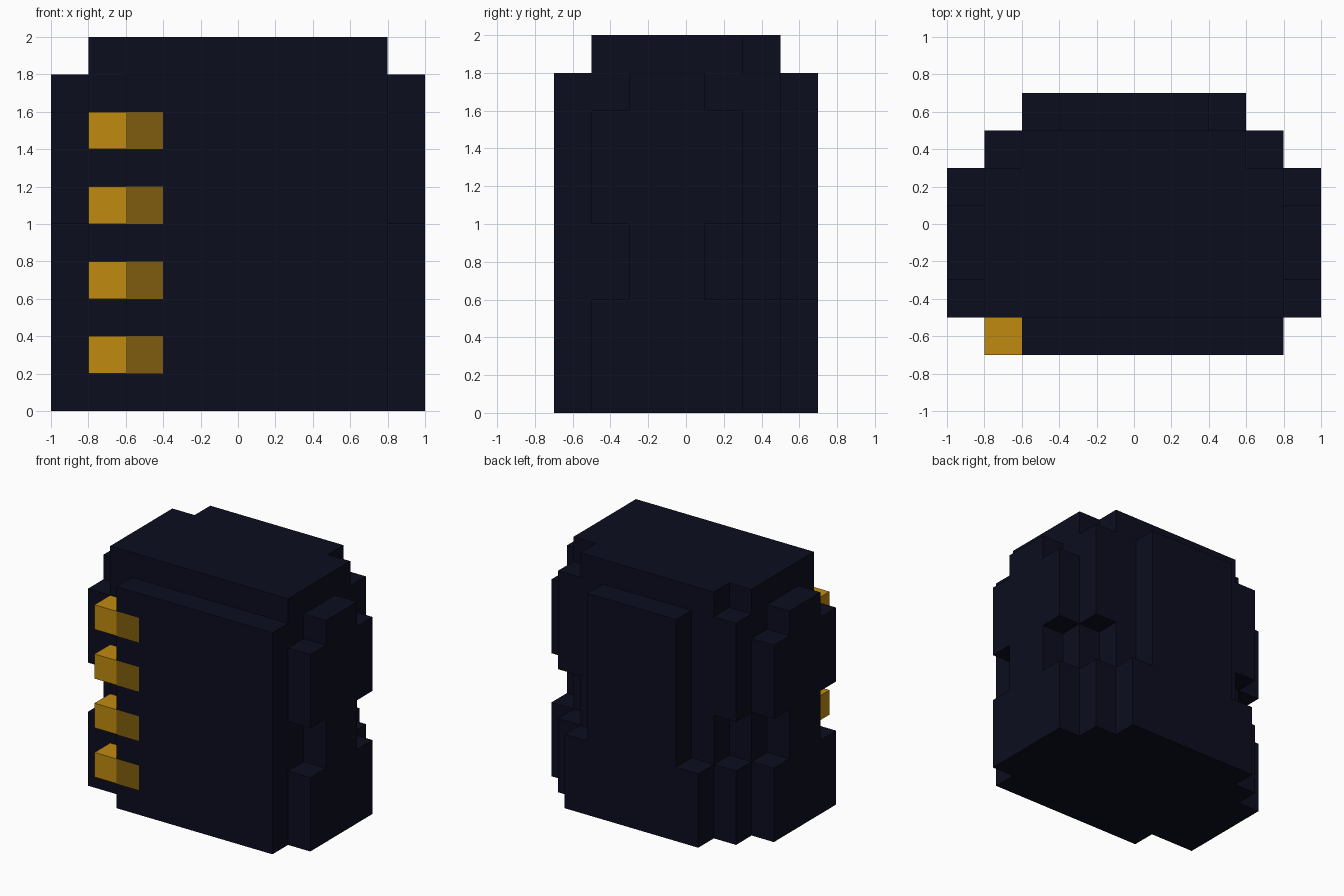
import bpy
import bmesh
from mathutils import Vector

cube = bpy.data.objects.get("Cube")
if cube:
    bpy.data.objects.remove(cube, do_unlink=True)


def material(name, rgb):
    mat = bpy.data.materials.new(name)
    mat.use_nodes = True
    mat.diffuse_color = (*rgb, 1)
    for node in mat.node_tree.nodes:
        if node.type == 'BSDF_PRINCIPLED':
            node.inputs["Base Color"].default_value = (*rgb, 1)
            node.inputs["Roughness"].default_value = 0.9
    return mat


navy = material("dark_navy", (0.0037, 0.0040, 0.0137))
gold = material("gold", (0.527, 0.254, 0.005))
dark_gold = material("dark_gold", (0.212, 0.107, 0.0044))


def prism(name, profile, axis, lo, hi, mat):
    """Extrude a 2D profile along an axis; the profile uses the other two axes in order."""
    bm = bmesh.new()

    def point(p, d):
        co = list(p)
        co.insert("xyz".index(axis), d)
        return Vector(co)

    base = bm.faces.new([bm.verts.new(point(p, lo)) for p in profile])
    ext = bmesh.ops.extrude_face_region(bm, geom=[base], use_keep_orig=True)
    moved = [g for g in ext["geom"] if isinstance(g, bmesh.types.BMVert)]
    bmesh.ops.translate(bm, verts=moved, vec=point((0, 0), hi - lo))
    bmesh.ops.recalc_face_normals(bm, faces=bm.faces)
    mesh = bpy.data.meshes.new(name)
    bm.to_mesh(mesh)
    bm.free()
    mesh.materials.append(mat)
    obj = bpy.data.objects.new(name, mesh)
    bpy.context.collection.objects.link(obj)
    return obj


def rect(u0, u1, v0, v1):
    return [(u0, v0), (u1, v0), (u1, v1), (u0, v1)]


def mirrored(half):
    """Close a half profile by mirroring its first coordinate."""
    return half + [(-u, v) for u, v in reversed(half)]


# Full-height core with its back corners cut away
prism("core", mirrored([(0.8, -0.5), (0.8, 0.3), (0.6, 0.3), (0.6, 0.5)]),
      'z', 0, 2, navy)

# Back panel, wider at the foot
prism("back_panel", mirrored([(0.6, 0), (0.6, 0.6), (0.4, 0.6), (0.4, 1.8)]),
      'y', 0.5, 0.7, navy)

# Stepped side panels, symmetric about y = -0.1
side_half = [(0.4, 0), (0.4, 0.6), (0.2, 0.6), (0.2, 1.0),
             (0.4, 1.0), (0.4, 1.6), (0.2, 1.6), (0.2, 1.8)]
side_profile = [(u - 0.1, v) for u, v in mirrored(side_half)]

for side, s in (("left", 1), ("right", -1)):
    prism(side + "_side_panel", side_profile, 'x', *sorted((s * 0.8, s)), navy)
    # Back corner posts, broken by a gap
    x0, x1 = sorted((s * 0.6, s * 0.8))
    prism(side + "_lower_corner", rect(x0, x1, 0.3, 0.5), 'z', 0, 0.6, navy)
    prism(side + "_upper_corner", rect(x0, x1, 0.3, 0.5), 'z', 1.0, 1.8, navy)

# Front cover with a notch for each clasp
clasp_heights = [0.2, 0.6, 1.0, 1.4]
cover = [(-0.6, 1.8), (0.8, 1.8), (0.8, 0), (-0.6, 0)]
for z in clasp_heights:
    cover += [(-0.6, z), (-0.4, z), (-0.4, z + 0.2), (-0.6, z + 0.2)]
prism("front_cover", cover, 'y', -0.7, -0.5, navy)

# Clasps: a bright block beside the cover and a darker one set into it
for i, z in enumerate(clasp_heights, 1):
    prism(f"clasp_{i}", rect(-0.8, -0.6, z, z + 0.2), 'y', -0.7, -0.5, gold)
    prism(f"clasp_plate_{i}", rect(-0.6, -0.4, z, z + 0.2), 'y', -0.7, -0.5, dark_gold)
